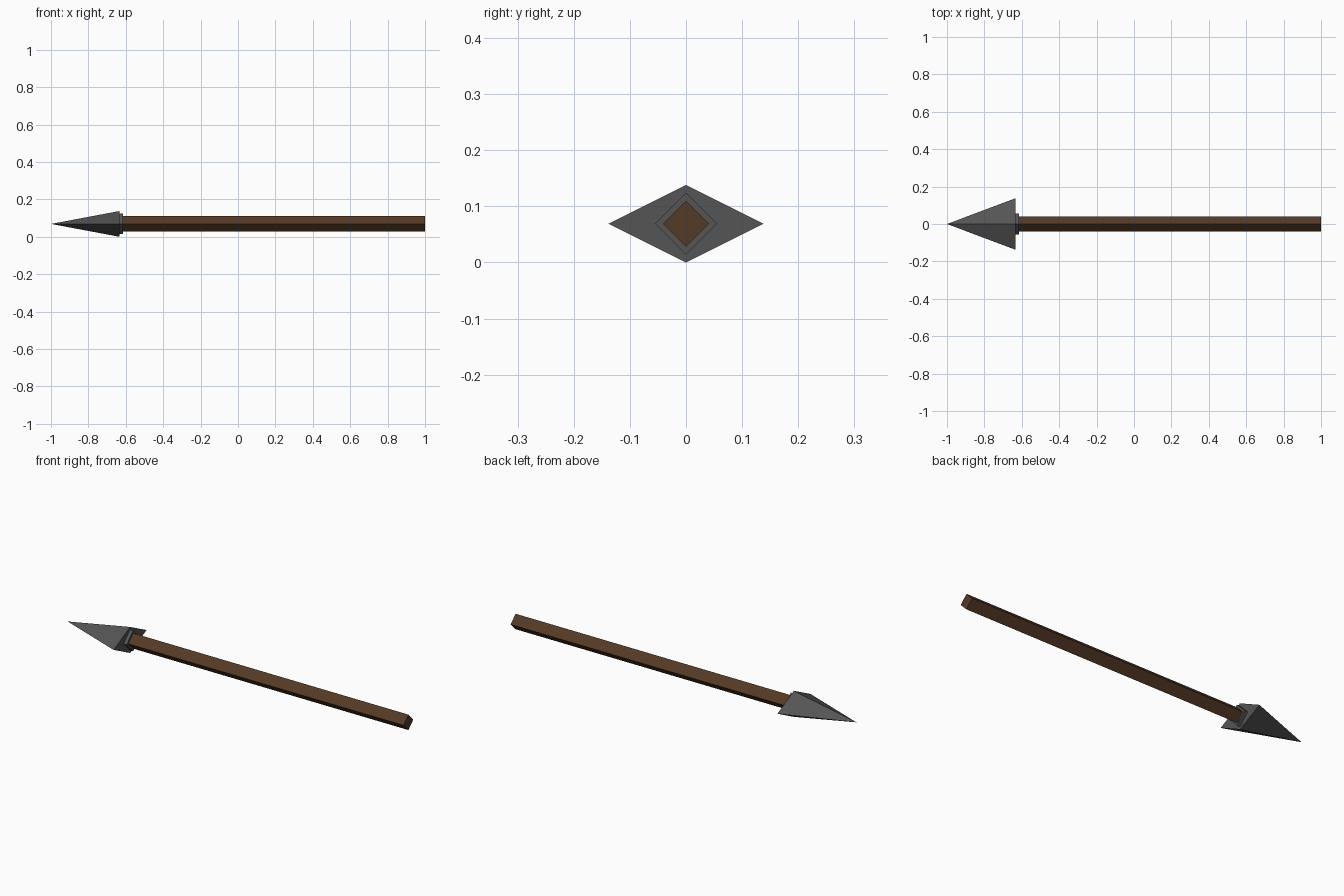
import bpy, bmesh

if "Cube" in bpy.data.objects:
    bpy.data.objects.remove(bpy.data.objects["Cube"])

CZ = 0.069  # height of the long axis


def material(name, rgb):
    m = bpy.data.materials.new(name)
    m.diffuse_color = (*rgb, 1)
    m.use_nodes = True
    m.node_tree.nodes["Principled BSDF"].inputs["Base Color"].default_value = m.diffuse_color
    return m


def loft(name, sections, mat):
    """Rhombus sections (x, half width, half height) joined along x; zero width = tip."""
    bm = bmesh.new()
    rings = []
    for x, w, h in sections:
        pts = [(w, 0), (0, h), (-w, 0), (0, -h)] if w else [(0, 0)]
        rings.append([bm.verts.new((x, y, CZ + z)) for y, z in pts])
    for a, b in zip(rings, rings[1:]):
        for i in range(4):
            j = (i + 1) % 4
            if len(a) == 1:
                bm.faces.new((a[0], b[j], b[i]))
            else:
                bm.faces.new((a[i], a[j], b[j], b[i]))
    for r in (rings[0], rings[-1]):
        if len(r) == 4:
            bm.faces.new(r)
    bmesh.ops.recalc_face_normals(bm, faces=bm.faces)
    me = bpy.data.meshes.new(name)
    bm.to_mesh(me)
    bm.free()
    me.materials.append(mat)
    ob = bpy.data.objects.new(name, me)
    bpy.context.collection.objects.link(ob)
    return ob


iron = material("dark iron", (0.09, 0.09, 0.09))
wood = material("brown wood", (0.09, 0.042, 0.019))

# Pointed head, socket collar and square shaft turned on edge
loft("arrow_head", [(-1, 0, 0), (-0.633, 0.138, 0.069)], iron)
loft("collar", [(-0.64, 0.055, 0.055), (-0.615, 0.055, 0.055)], iron)
loft("shaft", [(-0.64, 0.041, 0.041), (1, 0.041, 0.041)], wood)
